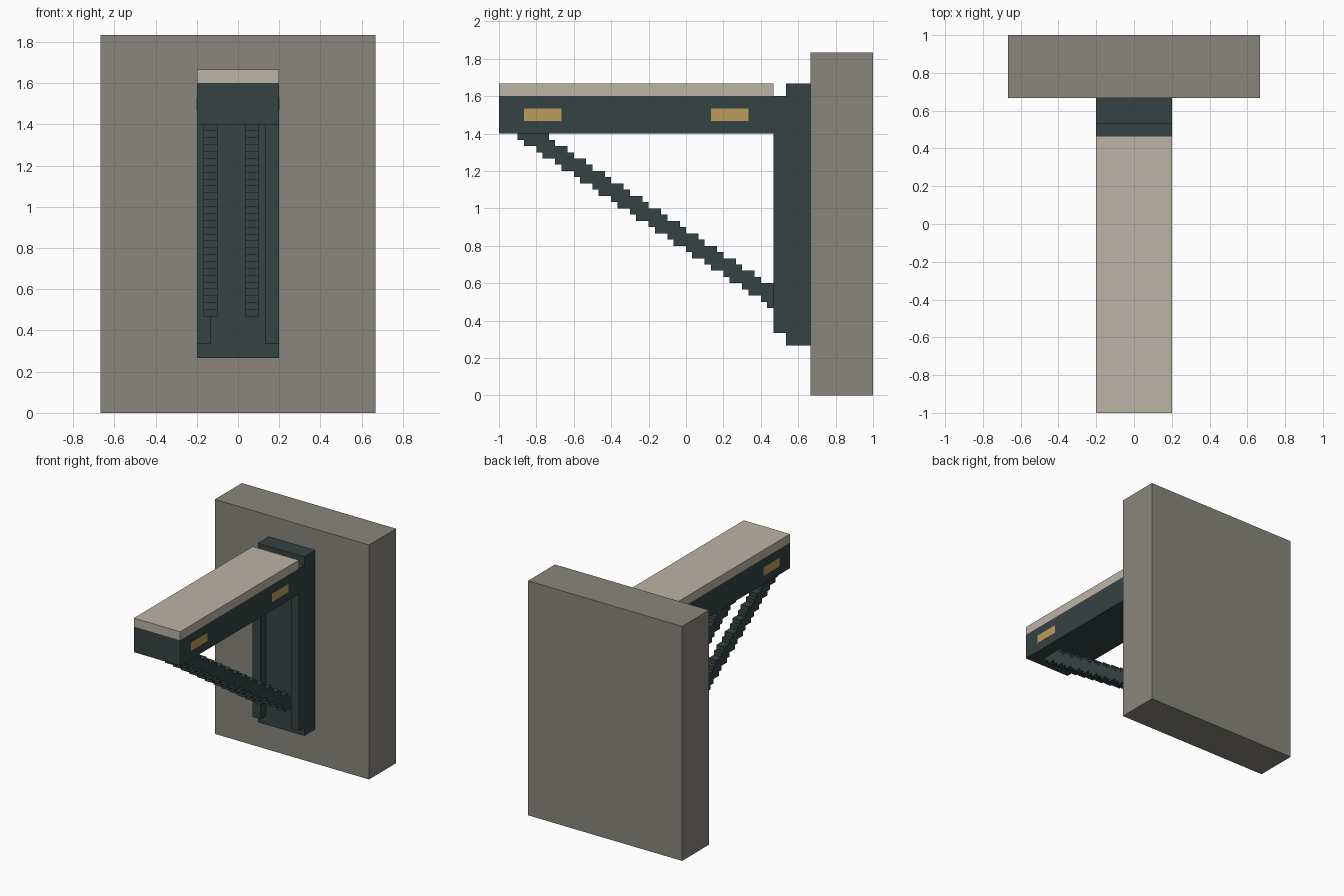
import bpy, bmesh

if "Cube" in bpy.data.objects:
    bpy.data.objects.remove(bpy.data.objects["Cube"])

U = 1 / 30  # the whole model sits on a 1/30 grid


def material(name, rgb):
    m = bpy.data.materials.new(name)
    lin = [(c / 255 / 12.92) if c / 255 <= 0.04045 else ((c / 255 + 0.055) / 1.055) ** 2.4 for c in rgb]
    m.diffuse_color = (*lin, 1)
    m.use_nodes = True
    m.node_tree.nodes["Principled BSDF"].inputs["Base Color"].default_value = m.diffuse_color
    return m


STONE = material("grey stone", (136, 134, 124))
IRON = material("dark iron", (53, 66, 66))
SLAB = material("pale stone", (188, 180, 165))
BRASS = material("brass", (187, 156, 92))


def finish(name, bm, mat):
    bmesh.ops.recalc_face_normals(bm, faces=bm.faces)
    me = bpy.data.meshes.new(name)
    bm.to_mesh(me)
    bm.free()
    me.materials.append(mat)
    ob = bpy.data.objects.new(name, me)
    bpy.context.collection.objects.link(ob)
    return ob


def box(name, x, y, z, mat):
    """Box from (min, max) ranges in grid units."""
    bm = bmesh.new()
    bmesh.ops.create_cube(bm, size=1)
    for v in bm.verts:
        v.co = [(r[0] if c < 0 else r[1]) * U for c, r in zip(v.co, (x, y, z))]
    return finish(name, bm, mat)


def strut(name, x0, x1):
    """Stepped diagonal brace: rows one unit high, five deep, moving back 1 then 2 units."""
    lower, upper = [], []
    for i in range(28):
        y = -27 + 3 * (i // 2) + i % 2
        top, bottom = 42 - i, 41 - i
        lower += [(y, top), (y, bottom)]
        upper += [(min(y + 5, 16), top), (min(y + 5, 16), bottom)]
    outline = []
    for p in lower + upper[::-1]:
        if not outline or outline[-1] != p:
            outline.append(p)
    bm = bmesh.new()
    face = bm.faces.new([bm.verts.new((x0 * U, y * U, z * U)) for y, z in outline])
    ext = bmesh.ops.extrude_face_region(bm, geom=[face])
    moved = [g for g in ext["geom"] if isinstance(g, bmesh.types.BMVert)]
    bmesh.ops.translate(bm, verts=moved, vec=((x1 - x0) * U, 0, 0))
    return finish(name, bm, IRON)


# Wall block, mounting plate, beam and its top slab
box("wall", (-20, 20), (20, 30), (0, 55), STONE)
box("back_plate", (-6, 6), (16, 20), (8, 50), IRON)
box("beam", (-6, 6), (-30, 16), (42, 48), IRON)
box("top_slab", (-6, 6), (-30, 14), (48, 50), SLAB)

# Upright rails on the mounting plate
box("left_rail", (-6, -4), (14, 16), (10, 42), IRON)
box("right_rail", (4, 6), (14, 16), (10, 42), IRON)

# Diagonal braces
strut("left_strut", -5, -3)
strut("right_strut", 1, 3)

# Thin brass plates on both sides of the beam
for side, x in (("left", (-6.06, -5.95)), ("right", (5.95, 6.06))):
    for place, y in (("front", (-26, -20)), ("rear", (4, 10))):
        box(f"{side}_{place}_brass_plate", x, y, (44, 46), BRASS)
